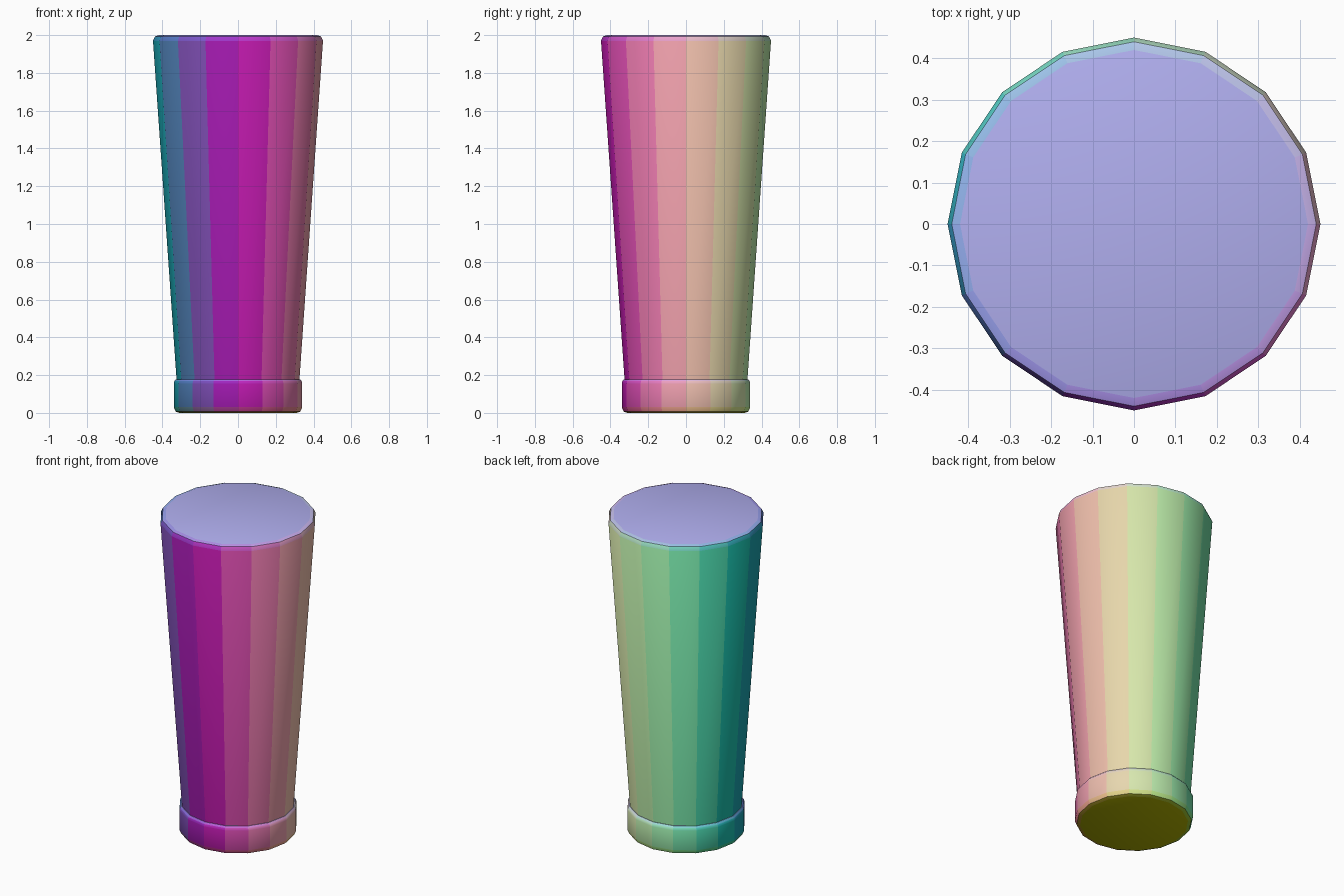
import bpy, bmesh, math

if "Cube" in bpy.data.objects:
    bpy.data.objects.remove(bpy.data.objects["Cube"])

SIDES = 16
TINT = 0.87  # overall strength of the direction-based colours
palette = {}


def tint_material(normal):
    """Colour that follows the facing direction, shared between equal facings."""
    key = tuple(round(TINT * (c * 0.5 + 0.5), 2) for c in normal)
    if key not in palette:
        mat = bpy.data.materials.new(f"tint_{len(palette)}")
        mat.diffuse_color = (*key, 1.0)
        mat.use_nodes = True
        mat.node_tree.nodes["Principled BSDF"].inputs["Base Color"].default_value = mat.diffuse_color
        palette[key] = mat
    return palette[key]


def lathe(name, profile):
    """Revolve (radius, z) points, bottom to top, into a closed solid."""
    bm = bmesh.new()
    rings = []
    for r, z in profile:
        rings.append([bm.verts.new((r * math.cos(2 * math.pi * i / SIDES),
                                    r * math.sin(2 * math.pi * i / SIDES), z))
                      for i in range(SIDES)])
    for lo, hi in zip(rings, rings[1:]):
        for i in range(SIDES):
            j = (i + 1) % SIDES
            bm.faces.new((lo[i], lo[j], hi[j], hi[i]))
    bm.faces.new(rings[0][::-1])
    bm.faces.new(rings[-1])
    mesh = bpy.data.meshes.new(name)
    bm.to_mesh(mesh)
    bm.free()
    # Rainbow finish: each panel is coloured by its direction
    for face in mesh.polygons:
        mat = tint_material(face.normal)
        if mat.name not in mesh.materials:
            mesh.materials.append(mat)
        face.material_index = mesh.materials.find(mat.name)
    obj = bpy.data.objects.new(name, mesh)
    bpy.context.collection.objects.link(obj)
    bpy.ops.object.select_all(action='DESELECT')
    obj.select_set(True)
    bpy.context.view_layer.objects.active = obj
    bpy.ops.object.shade_smooth_by_angle(angle=math.radians(40))
    return obj


# Tapered body with a softened top rim
lathe("tapered_body", [(0.32, 0.10), (0.45, 1.97), (0.44, 1.993), (0.42, 2.0)])

# Wider band around the foot, rounded at both edges
lathe("base_band", [(0.31, 0.0), (0.33, 0.007), (0.34, 0.03),
                    (0.34, 0.155), (0.337, 0.168), (0.328, 0.178)])
